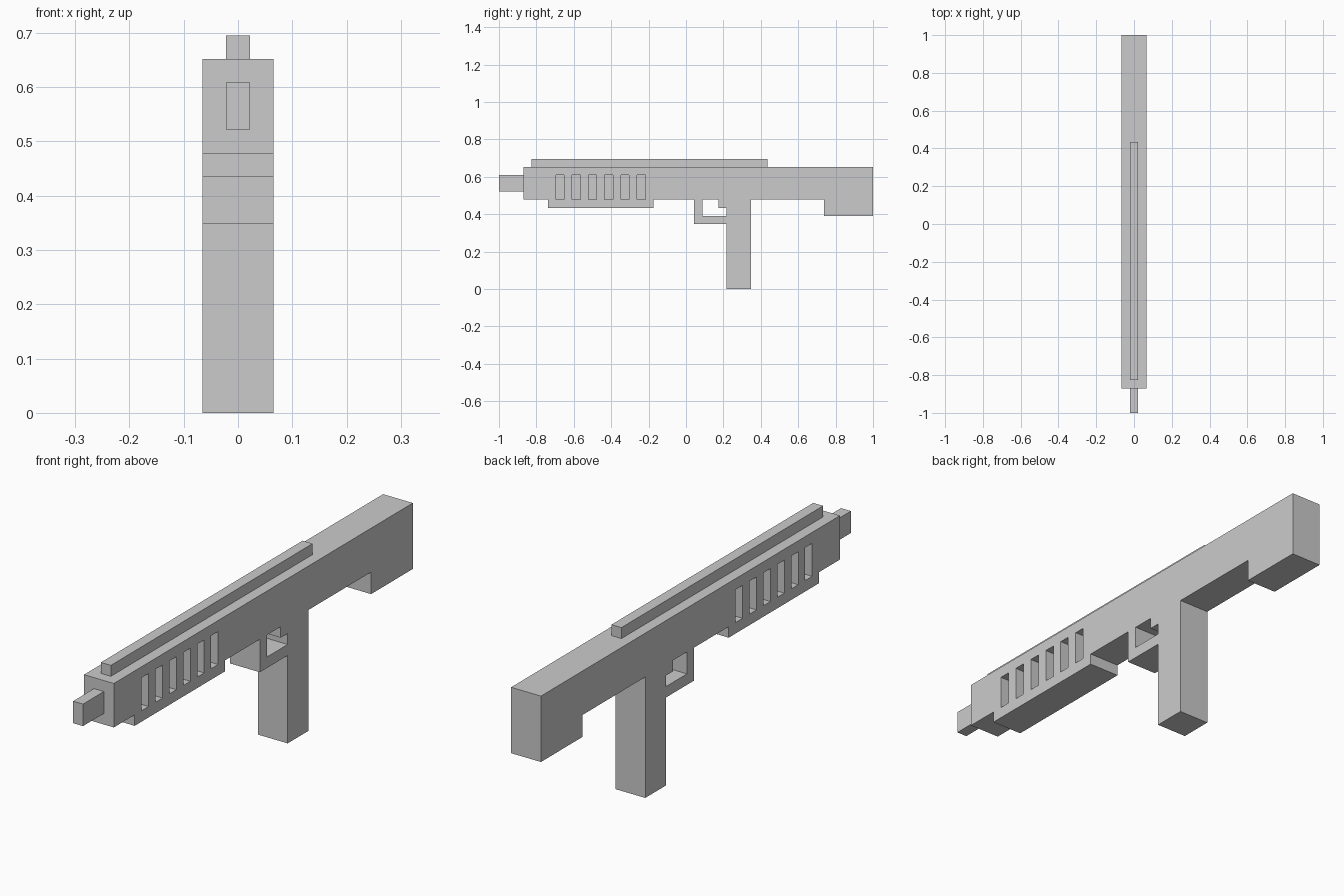
import bpy, bmesh
from mathutils import Vector

if "Cube" in bpy.data.objects:
    bpy.data.objects.remove(bpy.data.objects["Cube"])

U = 2 / 46          # model is laid out on a grid of 46 units along its length


def pos(x, y, z):
    return Vector((x * U, y * U - 1, z * U))


def finish(name, bm):
    bmesh.ops.recalc_face_normals(bm, faces=bm.faces)
    mesh = bpy.data.meshes.new(name)
    bm.to_mesh(mesh)
    bm.free()
    obj = bpy.data.objects.new(name, mesh)
    bpy.context.collection.objects.link(obj)
    return obj


def add_box(bm, lo, hi):
    a, b = pos(*lo), pos(*hi)
    for v in bmesh.ops.create_cube(bm, size=1)["verts"]:
        v.co = (a + b) / 2 + v.co * (b - a)


def box(name, lo, hi):
    bm = bmesh.new()
    add_box(bm, lo, hi)
    return finish(name, bm)


def extruded_profile(name, loops, half_width):
    """Fill side-view (y, z) loops, inner loops being holes, and extrude in x."""
    bm = bmesh.new()
    edges = []
    for loop in loops:
        vs = [bm.verts.new(pos(-half_width, y, z)) for y, z in loop]
        edges += [bm.edges.new((vs[i - 1], vs[i])) for i in range(len(vs))]
    bmesh.ops.triangle_fill(bm, use_beauty=True, edges=edges, normal=(1, 0, 0))
    ext = bmesh.ops.extrude_face_region(bm, geom=bm.faces[:])
    for g in ext["geom"]:
        if isinstance(g, bmesh.types.BMVert):
            g.co.x += 2 * half_width * U
    return finish(name, bm)


# Body silhouette: receiver, handguard, trigger guard, grip and stock
outline = [(3, 11), (6, 11), (6, 10), (19, 10), (19, 11), (24, 11), (24, 8),
           (28, 8), (28, 0), (31, 0), (31, 11), (40, 11), (40, 9), (46, 9),
           (46, 15), (3, 15)]
# Trigger opening, with the trigger as the notch in its upper rear corner
opening = [(25, 9), (28, 9), (28, 10), (27, 10), (27, 11), (25, 11)]
body = extruded_profile("body", [outline, opening], 1.5)

# Six recessed vent slots on each side
bm = bmesh.new()
for i in range(6):
    for x0, x1 in ((0.5, 2.5), (-2.5, -0.5)):
        add_box(bm, (x0, 7 + 2 * i, 11), (x1, 8 + 2 * i, 14))
cutter = finish("vent_cutter", bm)
cutter.hide_render = True
mod = body.modifiers.new("vents", 'BOOLEAN')
mod.operation = 'DIFFERENCE'
mod.solver = 'EXACT'
mod.object = cutter
bpy.context.view_layer.objects.active = body
bpy.ops.object.modifier_apply(modifier=mod.name)
bpy.data.objects.remove(cutter)

# Barrel tip and top rail
box("barrel", (-0.5, 0, 12), (0.5, 3, 14))
box("top_rail", (-0.5, 4, 15), (0.5, 33, 16))
